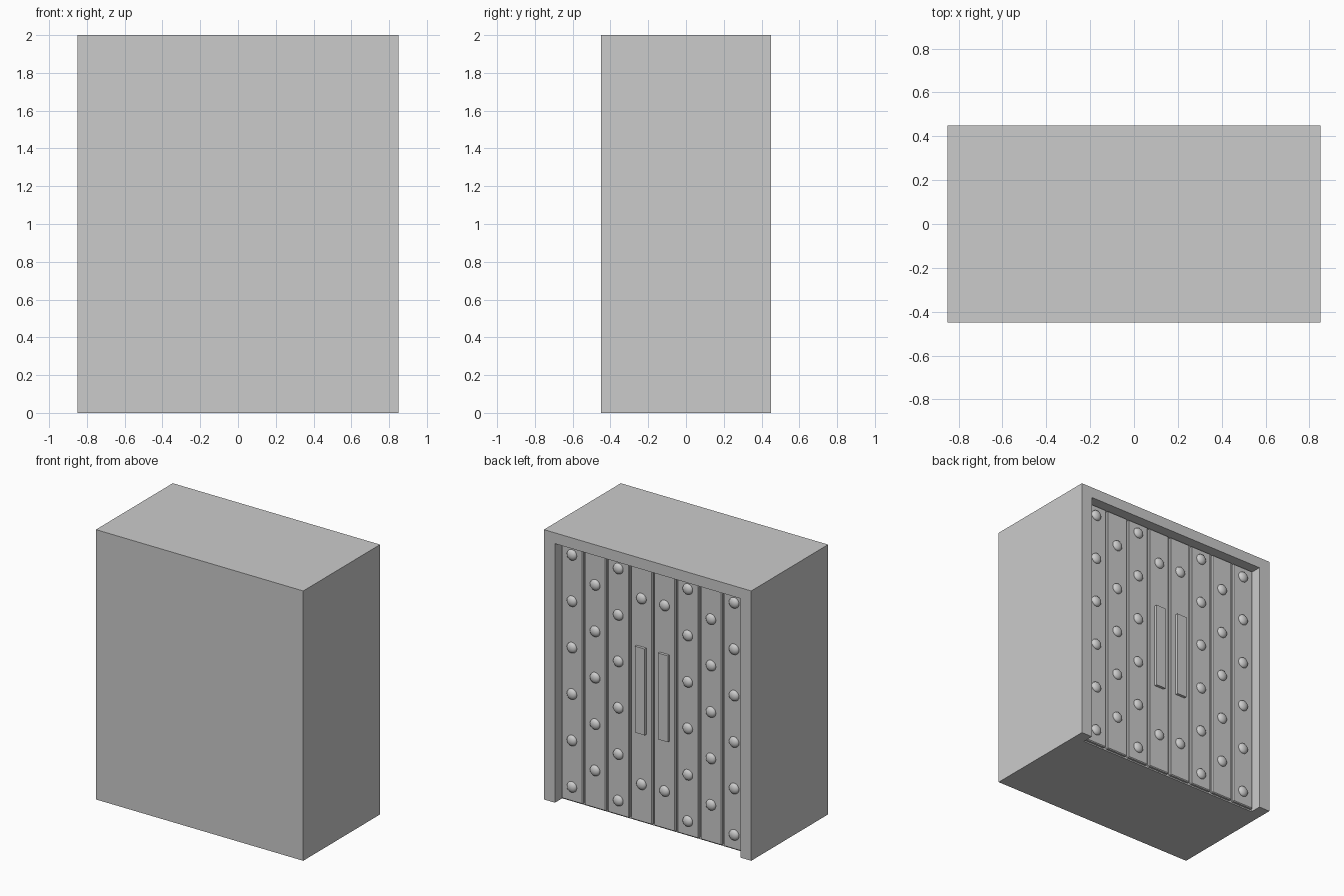
import bpy, math

if "Cube" in bpy.data.objects:
    bpy.data.objects.remove(bpy.data.objects["Cube"])

def box(name, lo, hi, bevel=0.0):
    bpy.ops.mesh.primitive_cube_add(size=1, location=[(a + b) / 2 for a, b in zip(lo, hi)])
    o = bpy.context.object
    o.name = name
    o.scale = [b - a for a, b in zip(lo, hi)]
    bpy.ops.object.transform_apply(location=False, rotation=False, scale=True)
    if bevel:
        m = o.modifiers.new("bevel", 'BEVEL')
        m.width, m.segments = bevel, 1
    return o

def stud(x, z):
    bpy.ops.mesh.primitive_uv_sphere_add(segments=16, ring_count=8, location=(x, FACE, z),
                                         rotation=(math.pi / 2, 0, 0))
    o = bpy.context.object
    o.name = "door_stud"
    o.scale = (0.04, 0.04, 0.025)
    bpy.ops.object.shade_smooth()

W, D, H = 0.85, 0.45, 2.0      # half width, half depth, height
IN, TOP = 0.76, 1.92           # opening half width and height
BASE, FACE = 0.365, 0.385      # recess floor and plank face
PITCH, STEP = 0.19, 0.344      # plank width, stud spacing

# Body block with a recess open at the bottom of the back
body = box("wall_block", (-W, -D, 0), (W, D, H))
cutter = box("recess_cutter", (-IN, BASE, -0.1), (IN, D + 0.1, TOP))
mod = body.modifiers.new("recess", 'BOOLEAN')
mod.operation, mod.solver, mod.object = 'DIFFERENCE', 'EXACT', cutter
bpy.context.view_layer.objects.active = body
bpy.ops.object.modifier_apply(modifier=mod.name)
bpy.data.objects.remove(cutter)

# Door planks with staggered studs, mirrored about the centre
for side in (-1, 1):
    for i in range(4):
        x = side * PITCH * (i + 0.5)
        hw = PITCH / 2 - 0.007
        box("door_plank", (x - hw, BASE - 0.01, 0.01), (x + hw, FACE, TOP - 0.005), 0.006)
        if i == 0:
            heights = [0.29, 0.29 + 4 * STEP]
        elif i == 2:
            heights = [0.29 + STEP * k for k in range(5)]
        else:
            heights = [0.118 + STEP * k for k in range(6)]
        for z in heights:
            stud(x, z)
    # Pull plate on the middle plank
    x = side * PITCH / 2
    box("door_pull", (x - 0.04, FACE - 0.01, 0.67), (x + 0.04, FACE + 0.02, 1.31))
